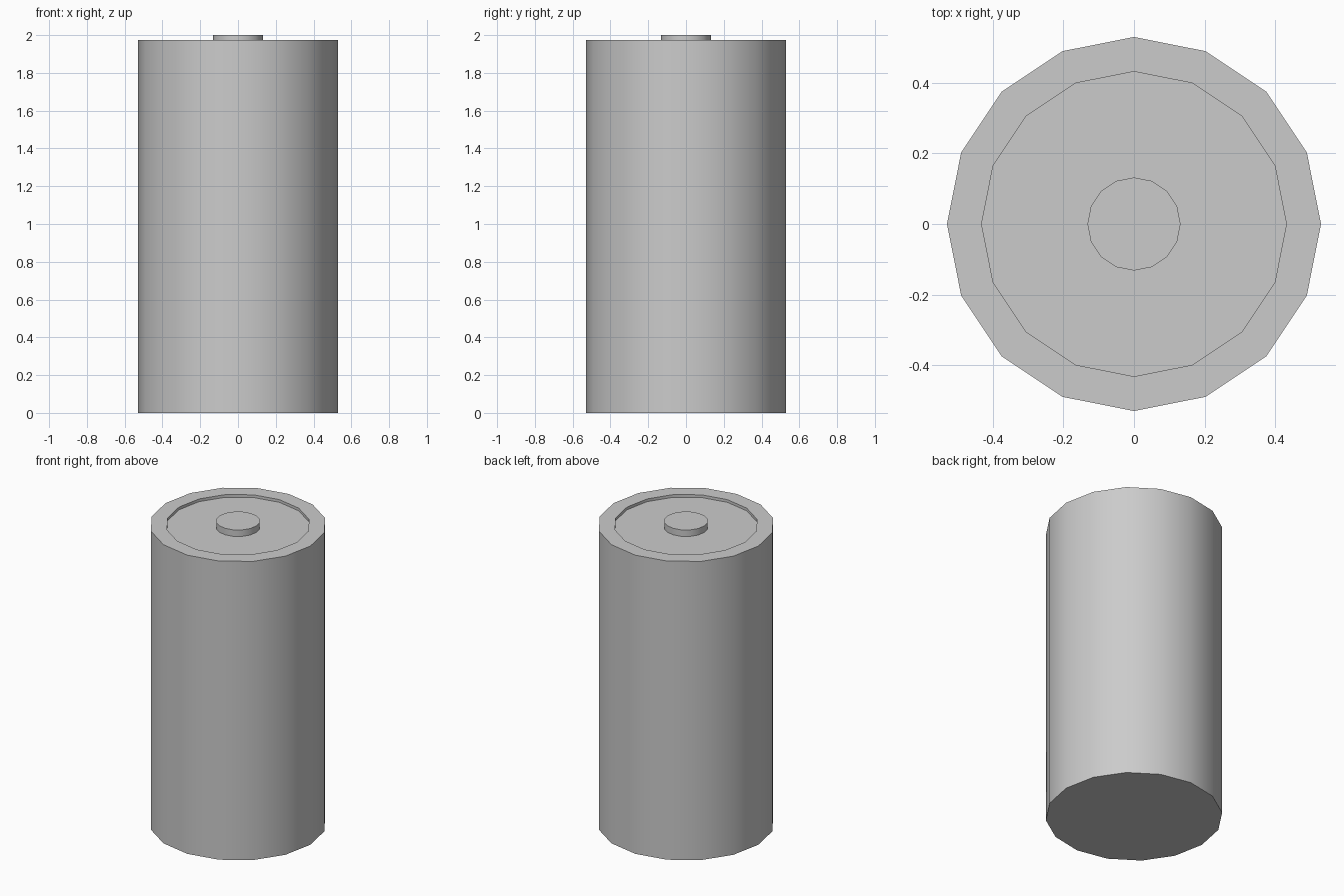
import bpy, bmesh, math

if "Cube" in bpy.data.objects:
    bpy.data.objects.remove(bpy.data.objects["Cube"])

SIDES = 16


def lathe(name, profile):
    """Spin a (radius, z) profile round z and cap both ends."""
    bm = bmesh.new()
    rings = []
    for r, z in profile:
        angles = [2 * math.pi * i / SIDES for i in range(SIDES)]
        rings.append([bm.verts.new((r * math.cos(a), r * math.sin(a), z)) for a in angles])
    for low, high in zip(rings, rings[1:]):
        for i in range(SIDES):
            j = (i + 1) % SIDES
            bm.faces.new((low[i], low[j], high[j], high[i]))
    bm.faces.new(rings[0][::-1])
    bm.faces.new(rings[-1])
    bmesh.ops.recalc_face_normals(bm, faces=bm.faces)
    mesh = bpy.data.meshes.new(name)
    bm.to_mesh(mesh)
    bm.free()
    obj = bpy.data.objects.new(name, mesh)
    bpy.context.collection.objects.link(obj)
    # Smooth sides, crisp rims
    bpy.ops.object.select_all(action='DESELECT')
    obj.select_set(True)
    bpy.context.view_layer.objects.active = obj
    bpy.ops.object.shade_smooth_by_angle(angle=math.radians(30))
    return obj


# Can with a shallow recess in its top
lathe("battery_body", [(0.53, 0), (0.53, 1.975), (0.432, 1.975), (0.432, 1.957)])

# Raised contact in the middle of the recess
lathe("contact_button", [(0.132, 1.957), (0.132, 2.0)])
